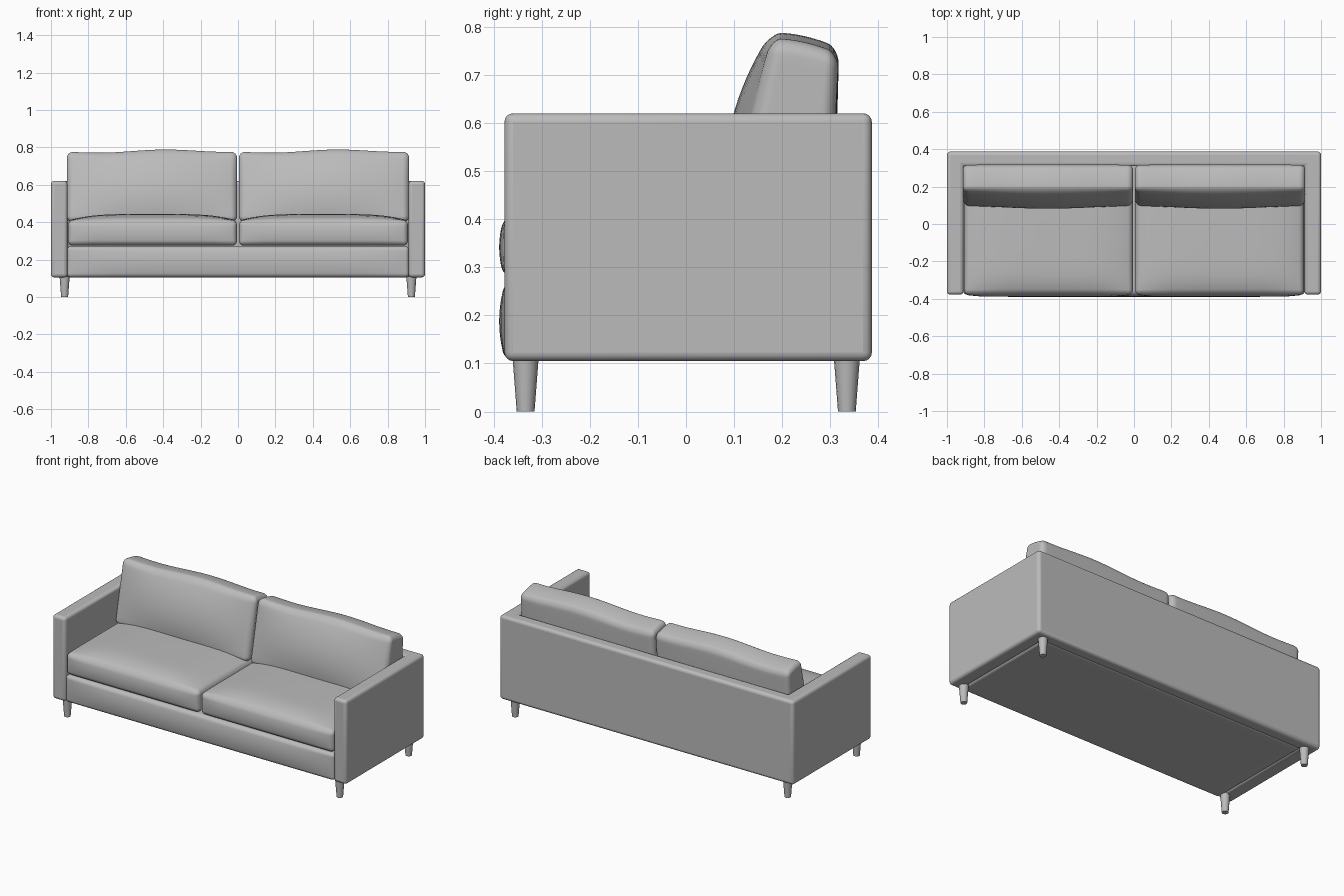
import bpy, bmesh, math
from mathutils import Vector

if "Cube" in bpy.data.objects:
    bpy.data.objects.remove(bpy.data.objects["Cube"])

fabric = bpy.data.materials.new("grey fabric")
fabric.diffuse_color = (0.5, 0.5, 0.5, 1)
fabric.use_nodes = True
fabric.node_tree.nodes["Principled BSDF"].inputs["Base Color"].default_value = fabric.diffuse_color


def finish(name, bm, smooth=40):
    bmesh.ops.recalc_face_normals(bm, faces=bm.faces)
    me = bpy.data.meshes.new(name)
    bm.to_mesh(me)
    bm.free()
    me.materials.append(fabric)
    ob = bpy.data.objects.new(name, me)
    bpy.context.collection.objects.link(ob)
    bpy.ops.object.select_all(action='DESELECT')
    ob.select_set(True)
    bpy.context.view_layer.objects.active = ob
    bpy.ops.object.shade_smooth_by_angle(angle=math.radians(smooth))
    return ob


def rounded_box(half, r, n=24, k=4):
    """Grid box with rounded edges, centred on the origin."""
    bm = bmesh.new()
    bmesh.ops.create_cube(bm, size=2)
    bmesh.ops.subdivide_edges(bm, edges=bm.edges[:], cuts=n - 1, use_grid_fill=True)

    def remap(t, h):
        i = round((t + 1) / 2 * n)
        j = min(i, n - i)                      # rings counted from the nearest edge
        if j <= k:
            d = h - r + r * math.tan((k - j) / k * math.pi / 4)
        else:
            d = (h - r) * (1 - (j - k) / (n / 2 - k))
        return math.copysign(d, i - n / 2)

    for v in bm.verts:
        p = Vector([remap(c, h) for c, h in zip(v.co, half)])
        core = Vector([max(-(h - r), min(h - r, c)) for c, h in zip(p, half)])
        v.co = core + (p - core).normalized() * r
    return bm


def crown(a, b):
    return max(0, 1 - a * a) * max(0, 1 - b * b)


# Arms and back: one U-shaped shell
bm = bmesh.new()
outline = [(-1, -.378), (-.912, -.378), (-.912, .31), (.912, .31),
           (.912, -.378), (1, -.378), (1, .387), (-1, .387)]
face = bm.faces.new([bm.verts.new((x, y, .105)) for x, y in outline])
up = bmesh.ops.extrude_face_region(bm, geom=[face])
bmesh.ops.translate(bm, vec=(0, 0, .516),
                    verts=[g for g in up["geom"] if isinstance(g, bmesh.types.BMVert)])
shell = finish("arms_and_back", bm)
bev = shell.modifiers.new("soft edges", 'BEVEL')
bev.width, bev.segments = .018, 4

# Seat base, front face slightly padded
half = Vector((.914, .35, .083))
bm = rounded_box(half, .02)
for v in bm.verts:
    x, y, z = v.co
    if y < 0:
        v.co.y -= .013 * crown((x / half.x) ** 4, z / half.z) * (-y / half.y)
    v.co += Vector((0, -.026, .188))
finish("seat_base", bm)

for side, sx in (("left", -1), ("right", 1)):
    # Seat cushion with a crowned top and padded front
    half = Vector((.4515, .335, .067))
    bm = rounded_box(half, .026)
    for v in bm.verts:
        a, b, c = (v.co[i] / half[i] for i in range(3))
        v.co.z += .035 * crown(a * a, b ** 3) * (c + 1) / 2
        if b < 0:
            v.co.y += .012 * b * crown(a ** 4, c)
        v.co += Vector((sx * .457, -.042, .342))
    finish(side + "_seat_cushion", bm)

    # Back cushion, leaning back and thicker towards the bottom
    half = Vector((.455, .1, .19))
    bm = rounded_box(half, .034)
    for v in bm.verts:
        a, b, c = (v.co[i] / half[i] for i in range(3))
        u, w = (b + 1) / 2, (c + 1) / 2
        front = .092 + .085 * w - .042 * crown(a, c)
        rear = .300 + .018 * w + .004 * crown(a, c)
        top = .778 - .032 * u ** 2 + .012 * crown(a, 0) * math.cos(3 * (a - .2))
        v.co = (sx * .46 + v.co.x, front + (rear - front) * u, .40 + (top - .40) * w)
    finish(side + "_back_cushion", bm)

    # Tapered legs
    for place, y in (("front", -.334), ("rear", .335)):
        bm = bmesh.new()
        bmesh.ops.create_cone(bm, cap_ends=True, segments=16, radius1=.0185,
                              radius2=.027, depth=.11)
        bmesh.ops.translate(bm, verts=bm.verts, vec=(sx * .927, y, .055))
        finish(f"{place}_{side}_leg", bm)
